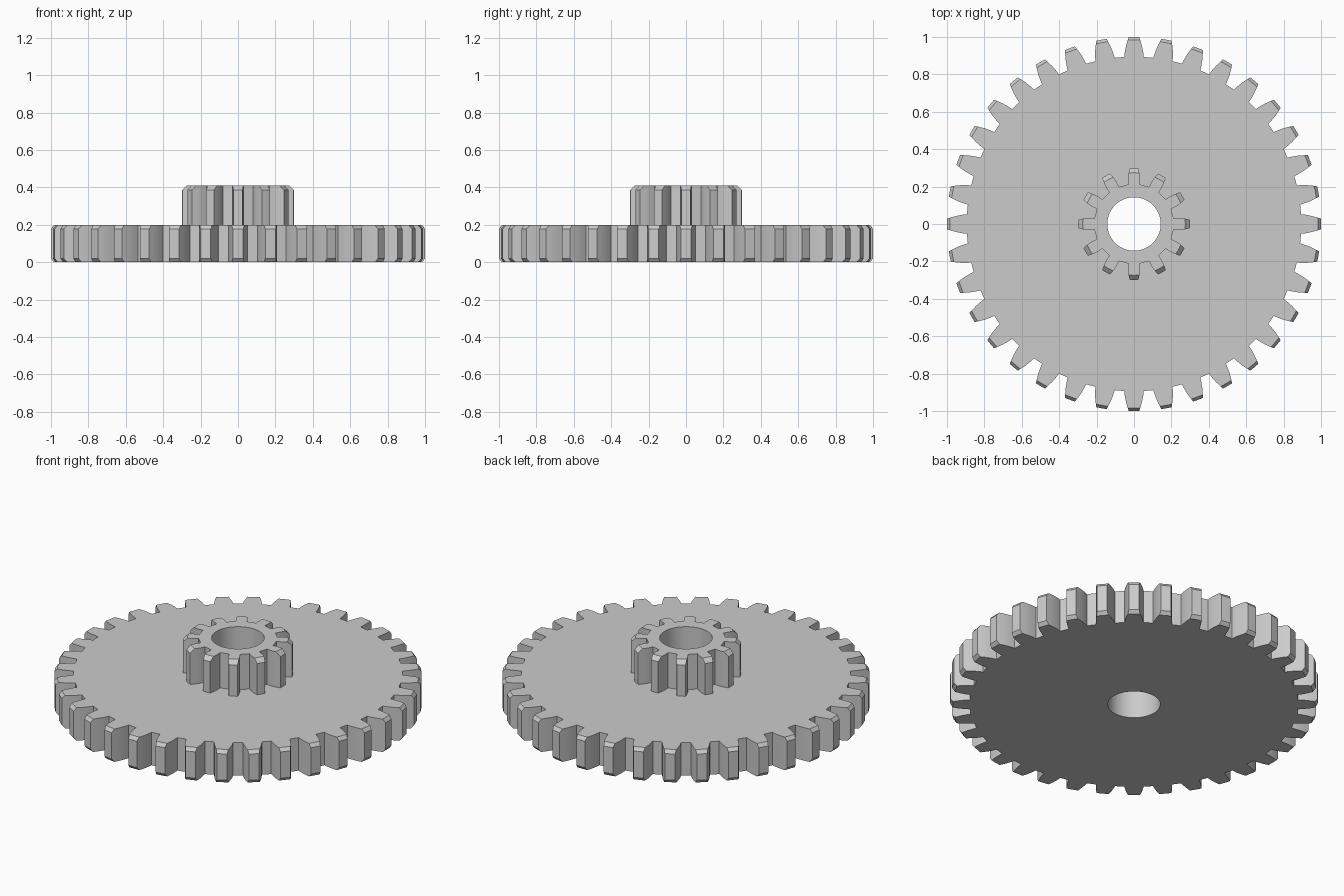
import bpy, bmesh
from math import sin, cos, pi, atan2, hypot

cube = bpy.data.objects.get("Cube")
if cube:
    bpy.data.objects.remove(cube, do_unlink=True)

grey = bpy.data.materials.new("plain grey")
grey.use_nodes = True
colour = (0.6, 0.6, 0.6, 1)
grey.diffuse_color = colour
grey.node_tree.nodes["Principled BSDF"].inputs["Base Color"].default_value = colour

BORE = 0.143
BORE_SIDES = 72


def half_width(flank, r):
    """Tooth half width at radius r, read along the flank profile."""
    for (r0, w0), (r1, w1) in zip(flank, flank[1:]):
        if r <= r1:
            return w0 + (w1 - w0) * (r - r0) / (r1 - r0)
    return flank[-1][1]


def gear_outline(teeth, flank, inset):
    """Closed outline whose tooth tips are pulled in by inset along the flank."""
    tip = flank[-1][0] - inset
    side = flank[:-1] + [(tip, half_width(flank, tip))]
    tooth = [(r, -w) for r, w in side] + [(tip, 0)] + [(r, w) for r, w in reversed(side)]
    points = []
    for i in range(teeth):
        turn = 2 * pi * i / teeth
        for along, across in tooth:
            # the tip centre lies on the tip circle
            r = hypot(*side[-1]) if across == 0 else hypot(along, across)
            a = turn + atan2(across, along)
            points.append((r * cos(a), r * sin(a)))
    return points


def ring(bm, points, z):
    return [bm.verts.new((x, y, z)) for x, y in points]


def loop_edges(bm, verts):
    return [bm.edges.get(p) or bm.edges.new(p) for p in zip(verts, verts[1:] + verts[:1])]


def wall(bm, low, high):
    n = len(low)
    for i in range(n):
        j = (i + 1) % n
        bm.faces.new((low[i], low[j], high[j], high[i]))


def make_gear(name, teeth, flank, levels, closed_bottom):
    """levels lists (height, tip inset) from bottom to top."""
    bm = bmesh.new()
    outer = [ring(bm, gear_outline(teeth, flank, inset), z) for z, inset in levels]
    for low, high in zip(outer, outer[1:]):
        wall(bm, low, high)
    circle = [(BORE * cos(2 * pi * i / BORE_SIDES), BORE * sin(2 * pi * i / BORE_SIDES))
              for i in range(BORE_SIDES)]
    bottom = ring(bm, circle, levels[0][0])
    top = ring(bm, circle, levels[-1][0])
    wall(bm, top, bottom)
    # flat end faces around the bore
    ends = [(outer[-1], top, 1)]
    if closed_bottom:
        ends.append((outer[0], bottom, -1))
    for rim, hole, up in ends:
        filled = bmesh.ops.triangle_fill(
            bm, edges=loop_edges(bm, rim) + loop_edges(bm, hole), use_beauty=True)
        for f in filled["geom"]:
            if isinstance(f, bmesh.types.BMFace):
                f.normal_update()
                if f.normal.z * up < 0:
                    f.normal_flip()
    mesh = bpy.data.meshes.new(name)
    bm.to_mesh(mesh)
    bm.free()
    mesh.materials.append(grey)
    obj = bpy.data.objects.new(name, mesh)
    bpy.context.collection.objects.link(obj)
    bpy.ops.object.select_all(action="DESELECT")
    obj.select_set(True)
    bpy.context.view_layer.objects.active = obj
    bpy.ops.object.shade_smooth_by_angle(angle=pi / 9)
    return obj


# Wide lower gear, chamfered on both ends of its teeth
make_gear("large_gear", 36,
          [(0.893, 0.052), (0.92, 0.049), (0.95, 0.043), (0.975, 0.036), (1.0, 0.028)],
          [(0, 0.016), (0.02, 0), (0.178, 0), (0.198, 0.016)], True)

# Narrow upper gear standing on the lower one, chamfered at the top
make_gear("small_gear", 12,
          [(0.212, 0.029), (0.235, 0.031), (0.26, 0.0305), (0.298, 0.024)],
          [(0.198, 0), (0.386, 0), (0.41, 0.025)], False)
